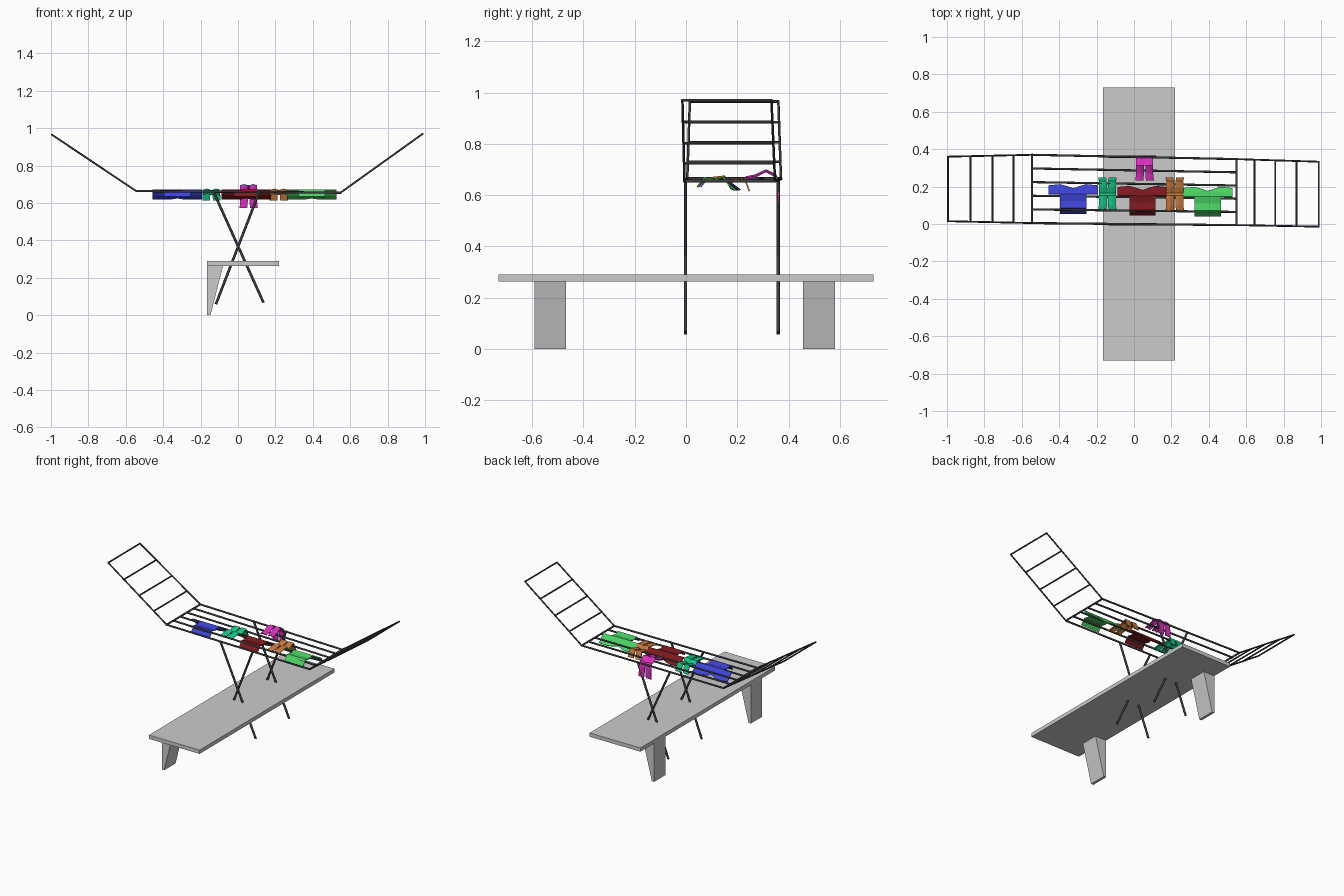
import bpy, bmesh
from mathutils import Vector

if "Cube" in bpy.data.objects:
    bpy.data.objects.remove(bpy.data.objects["Cube"])


def colour(obj, rgb):
    m = bpy.data.materials.new(obj.name + "_colour")
    m.diffuse_color = (*rgb, 1)
    m.use_nodes = True
    m.node_tree.nodes["Principled BSDF"].inputs["Base Color"].default_value = m.diffuse_color
    obj.data.materials.append(m)


def make_object(name, bm):
    bmesh.ops.recalc_face_normals(bm, faces=bm.faces[:])
    me = bpy.data.meshes.new(name)
    bm.to_mesh(me)
    bm.free()
    obj = bpy.data.objects.new(name, me)
    bpy.context.collection.objects.link(obj)
    return obj


def prism(name, profile, y0, y1):
    """Extrude an x-z profile along y."""
    bm = bmesh.new()
    face = bm.faces.new([bm.verts.new((x, y0, z)) for x, z in profile])
    ext = bmesh.ops.extrude_face_region(bm, geom=[face])["geom"]
    bmesh.ops.translate(bm, vec=(0, y1 - y0, 0),
                        verts=[v for v in ext if isinstance(v, bmesh.types.BMVert)])
    return make_object(name, bm)


def rods(name, segments, r=0.0055):
    """One object made of straight round rods."""
    bm = bmesh.new()
    for a, b in segments:
        a, b = Vector(a), Vector(b)
        d = b - a
        mat = d.to_track_quat('Z', 'Y').to_matrix().to_4x4()
        mat.translation = (a + b) / 2
        bmesh.ops.create_cone(bm, cap_ends=True, segments=10, radius1=r, radius2=r,
                              depth=d.length + r, matrix=mat)
    obj = make_object(name, bm)
    colour(obj, (0.045, 0.045, 0.05))
    for p in obj.data.polygons:
        p.use_smooth = len(p.vertices) == 4
    return obj


def cloth(name, rows, cols, cx, keep, shift, rgb):
    """Draped sheet: rows are (y, z), cols are x offsets, keep picks the cells."""
    bm = bmesh.new()
    grid = []
    for i, (y, z) in enumerate(rows):
        line = []
        for j, x in enumerate(cols):
            dx, dy, dz = shift(i, j)
            line.append(bm.verts.new((cx + x + dx, y + dy, z + dz)))
        grid.append(line)
    for i in range(len(rows) - 1):
        for j in range(len(cols) - 1):
            if keep(i, j):
                bm.faces.new((grid[i][j], grid[i][j + 1], grid[i + 1][j + 1], grid[i + 1][j]))
    bmesh.ops.delete(bm, geom=[v for v in bm.verts if not v.link_faces], context='VERTS')
    obj = make_object(name, bm)
    mod = obj.modifiers.new("thickness", 'SOLIDIFY')
    mod.thickness = 0.006
    mod.offset = 0
    colour(obj, rgb)


# Bench top and its two tapered legs
prism("bench_top", [(-0.165, 0.264), (0.22, 0.264), (0.22, 0.29), (-0.165, 0.29)], -0.73, 0.73)
for side, y0, y1 in (("front", -0.59, -0.467), ("back", 0.456, 0.58)):
    prism(side + "_bench_leg", [(-0.165, 0), (-0.147, 0), (-0.08, 0.264), (-0.165, 0.264)], y0, y1)

# Drying rack: slightly skewed top frame with lengthwise rods
LF, LB = Vector((-0.545, 0.005, 0.664)), Vector((-0.545, 0.37, 0.664))
RF, RB = Vector((0.548, -0.006, 0.655)), Vector((0.548, 0.347, 0.655))
top = [(LF, LB), (RF, RB)]
for k in range(6):
    t = k / 5
    top.append((LF.lerp(LB, t), RF.lerp(RB, t)))
rods("rack_top", top, 0.006)

# Raised wings with cross rods
wings = (("left", LF, LB, Vector((-0.995, 0.015, 0.965)), Vector((-0.995, 0.36, 0.965))),
         ("right", RF, RB, Vector((0.988, -0.014, 0.97)), Vector((0.988, 0.333, 0.97))))
for side, f0, b0, f1, b1 in wings:
    segs = [(f0, f1), (b0, b1)]
    for t in (0.22, 0.47, 0.73, 1.0):
        segs.append((f0.lerp(f1, t), b0.lerp(b1, t)))
    rods(side + "_wing", segs, 0.005)

# Crossed legs at the front and back of the rack
for side, y in (("front", -0.002), ("back", 0.359)):
    rods(side + "_rack_legs", [((-0.13, y, 0.658), (0.135, y, 0.07)),
                               ((0.113, y, 0.658), (-0.117, y, 0.062))], 0.007)

# T-shirts draped over the middle rods
shirt_rows = [(0.048, 0.632), (0.077, 0.668), (0.115, 0.660), (0.15, 0.669),
              (0.172, 0.640), (0.196, 0.620)]
shirt_cols = [-0.132, -0.1, -0.07, -0.035, 0, 0.035, 0.07, 0.1, 0.132]


def shirt_keep(i, j):
    return i >= 3 or 2 <= j <= 5


def shirt_shift(i, j):
    k = abs(j - 4)
    dy = (-0.016, -0.004, 0.006, 0.003, 0)[k] if i == 5 else 0
    dz = 0.006 if i == 5 and k == 0 else (0.003 if j % 2 and i in (2, 4) else 0)
    return 0, dy, dz


for name, cx, dy, rgb in (("blue_shirt", -0.325, 0.009, (0.05, 0.06, 0.7)),
                          ("red_shirt", 0.045, 0, (0.21, 0.01, 0.014)),
                          ("green_shirt", 0.394, -0.005, (0.07, 0.65, 0.13))):
    cloth(name, [(y + dy, z) for y, z in shirt_rows], shirt_cols, cx,
          shirt_keep, shirt_shift, rgb)

# Trousers: two legs split by a slit, joined at the waist
leg_cols = [-0.045, -0.025, -0.004, 0.004, 0.025, 0.045]
short_rows = [(0.072, 0.655), (0.1, 0.662), (0.15, 0.668), (0.165, 0.645),
              (0.19, 0.655), (0.228, 0.667), (0.247, 0.615)]
long_rows = [(0.232, 0.664), (0.27, 0.672), (0.312, 0.692), (0.35, 0.672),
             (0.361, 0.64), (0.362, 0.61), (0.362, 0.572)]


def trouser_keep(i, j):
    return j != 2 or i in (2, 3)


def trouser_shift(i, j):
    return (0.004 if j > 2 else -0.004) * (i in (0, 6)), 0, 0.006 * (j in (1, 4)) * (i < 5)


for name, cx, rows, rgb in (("teal_trousers", -0.142, short_rows, (0.01, 0.6, 0.26)),
                            ("orange_trousers", 0.218, short_rows, (0.6, 0.2, 0.05)),
                            ("magenta_trousers", 0.057, long_rows, (0.7, 0.03, 0.5))):
    cloth(name, rows, leg_cols, cx, trouser_keep, trouser_shift, rgb)
